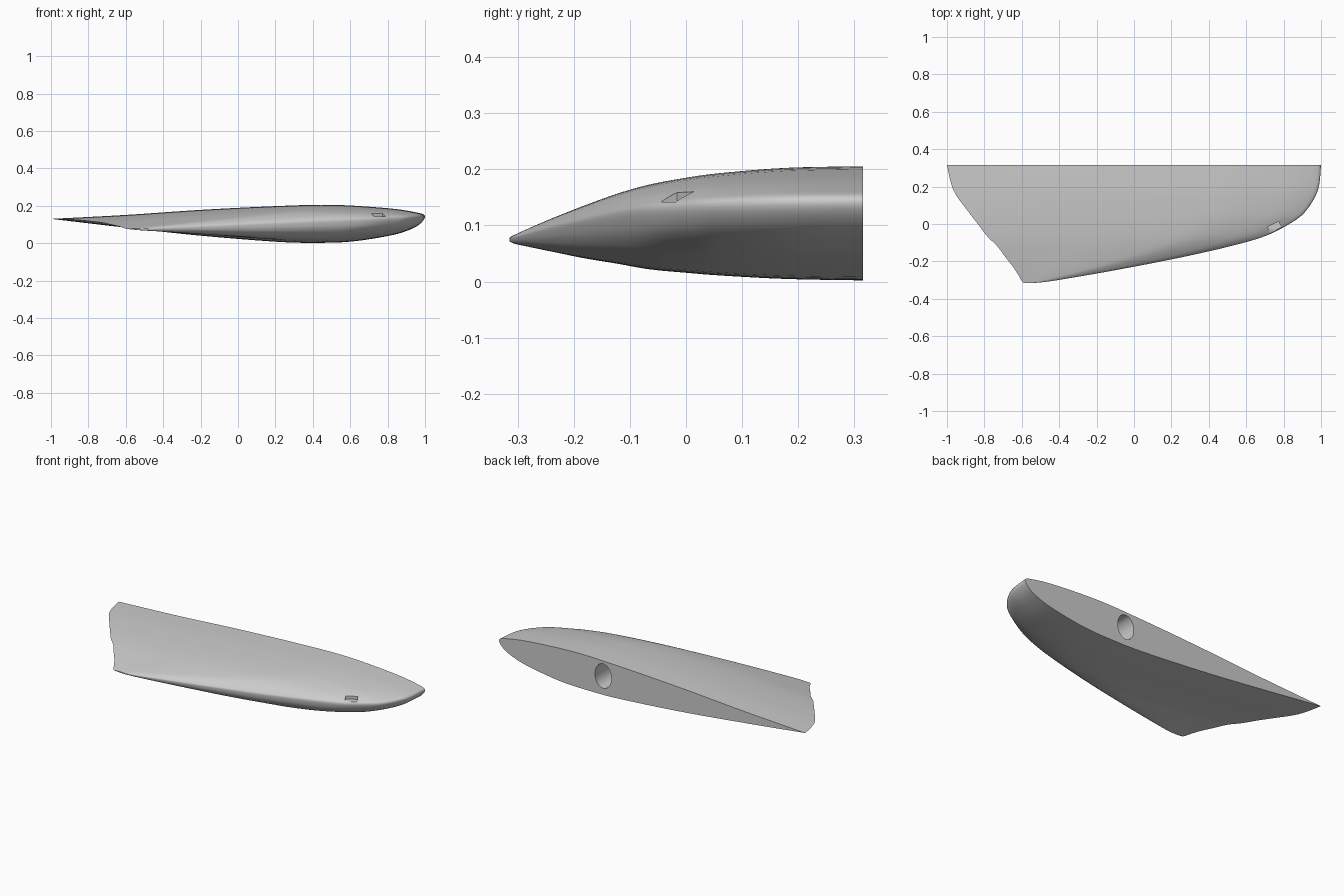
import bpy
import bmesh
import math
from mathutils import Matrix, Vector

if "Cube" in bpy.data.objects:
    bpy.data.objects.remove(bpy.data.objects["Cube"])

grey = bpy.data.materials.new("plain_grey")
grey.use_nodes = True
grey.diffuse_color = (0.6, 0.6, 0.6, 1)
grey.node_tree.nodes["Principled BSDF"].inputs["Base Color"].default_value = (0.6, 0.6, 0.6, 1)


def spline(points, steps):
    """Smooth curve through the given points, ends included."""
    pts = [Vector(p) for p in points]
    out = []
    for i in range(len(pts) - 1):
        a, b = pts[i], pts[i + 1]
        ta = (b - pts[max(i - 1, 0)]) / 2
        tb = (pts[min(i + 2, len(pts) - 1)] - a) / 2
        for k in range(steps):
            t = k / steps
            u = 1 - t
            out.append(a * u * u * (1 + 2 * t) + b * t * t * (3 - 2 * t)
                       + ta * t * u * u - tb * t * t * u)
    return out + [pts[-1]]


def loft(name, rings):
    """Closed solid through rings of equal point count."""
    bm = bmesh.new()
    loops = [[bm.verts.new(p) for p in ring] for ring in rings]
    n = len(loops[0])
    for a, b in zip(loops, loops[1:]):
        for i in range(n):
            j = (i + 1) % n
            bm.faces.new((a[i], a[j], b[j], b[i]))
    bm.faces.new(loops[0])
    bm.faces.new(loops[-1])
    bmesh.ops.recalc_face_normals(bm, faces=bm.faces)
    mesh = bpy.data.meshes.new(name)
    bm.to_mesh(mesh)
    bm.free()
    mesh.materials.append(grey)
    obj = bpy.data.objects.new(name, mesh)
    bpy.context.collection.objects.link(obj)
    return obj


# Airfoil for a unit chord: trailing edge, over the top, nose, underside
airfoil = spline([
    (1, -.0035), (.8, .007), (.6, .0205), (.4, .0305), (.25, .034), (.1, .025),
    (.025, .014), (0, .004), (.015, -.0185), (.05, -.036), (.1, -.0495),
    (.2, -.0645), (.3, -.0675), (.4, -.0645), (.6, -.0485), (.8, -.027),
    (1, -.0035)], 5)[:-1]

# Span stations: y, leading edge x, trailing edge x, chord line z
stations = spline([
    (-.315, -.53, -.59, .076), (-.305, -.44, -.6, .078), (-.27, -.23, -.62, .086),
    (-.232, -.02, -.645, .094), (-.18, .245, -.685, .104), (-.12, .51, -.73, .115),
    (-.065, .7, -.785, .122), (0, .83, -.835, .128), (.065, .915, -.885, .132),
    (.18, .983, -.965, .136), (.315, 1, -1, .137)], 5)

wing_tip = loft("wing_tip", [
    [(lead + (trail - lead) * s, y, z + (lead - trail) * h) for s, h in airfoil]
    for y, lead, trail, z in stations])

# Oval blind socket in the root face
socket_cutter = loft("socket_cutter", [
    [(.32 + .054 * math.cos(a), y, .113 + .072 * math.sin(a))
     for a in (math.tau * k / 40 for k in range(40))] for y in (.16, .4)])

# Small lamp recess on the leading edge
turn = Matrix.Translation((.757, -.028, 0)) @ Matrix.Rotation(math.radians(27), 4, "Z")
recess_cutter = loft("recess_cutter", [
    [turn @ Vector((x * .033, y * .03, z)) for x, y in ((-1, -1), (1, -1), (1, 1), (-1, 1))]
    for z in (.142, .3)])

for cutter in (socket_cutter, recess_cutter):
    cut = wing_tip.modifiers.new(cutter.name, "BOOLEAN")
    cut.operation = "DIFFERENCE"
    cut.solver = "EXACT"
    cut.object = cutter
bpy.context.view_layer.objects.active = wing_tip
for cut in list(wing_tip.modifiers):
    bpy.ops.object.modifier_apply(modifier=cut.name)
for cutter in (socket_cutter, recess_cutter):
    bpy.data.objects.remove(cutter)

bpy.ops.object.select_all(action="DESELECT")
wing_tip.select_set(True)
bpy.ops.object.shade_smooth_by_angle(angle=math.radians(35))
